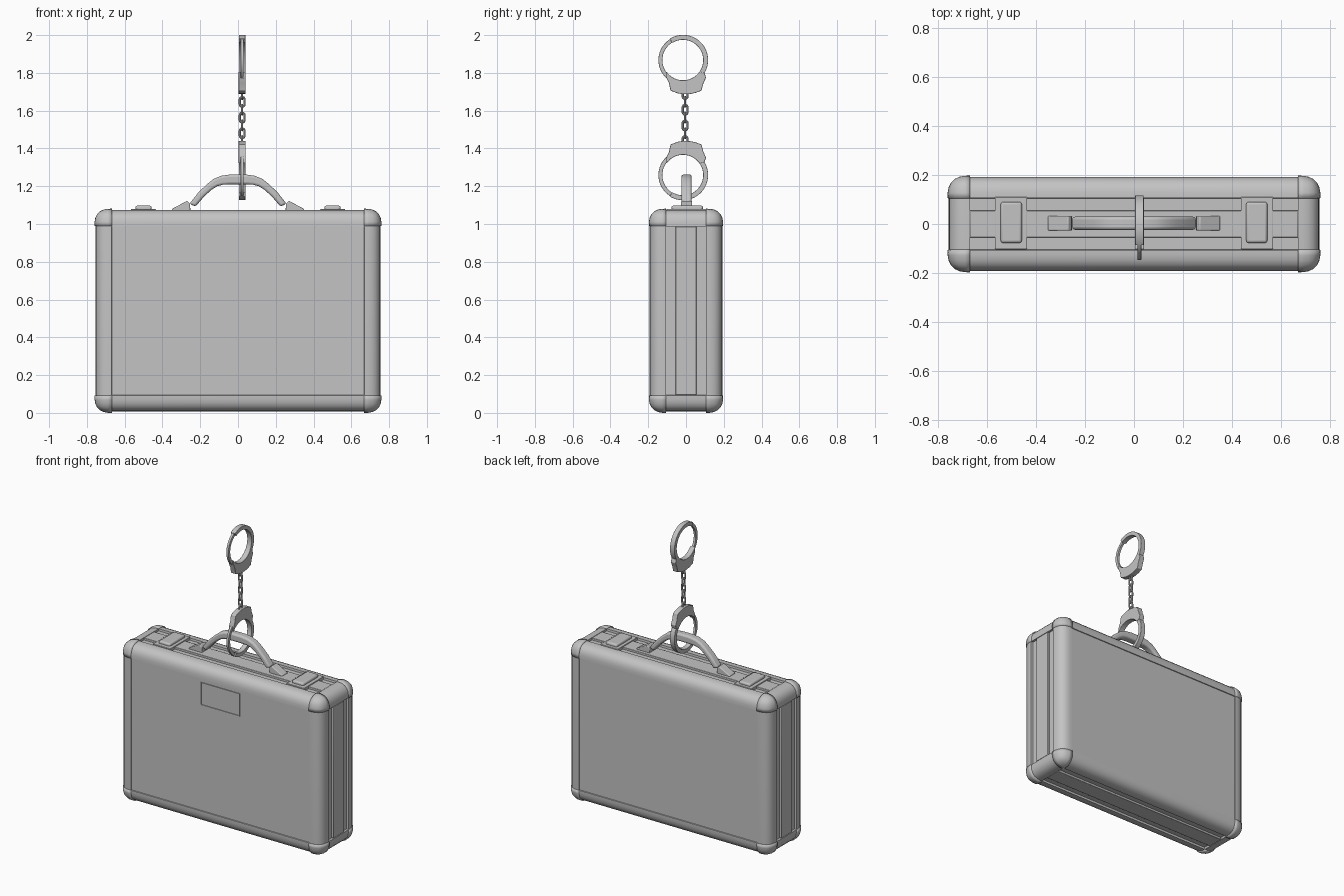
import bpy, bmesh, math
from mathutils import Vector, Matrix

if "Cube" in bpy.data.objects:
    bpy.data.objects.remove(bpy.data.objects["Cube"])

metal = bpy.data.materials.new("plain grey")
metal.diffuse_color = (0.55, 0.55, 0.55, 1)
metal.use_nodes = True
metal.node_tree.nodes["Principled BSDF"].inputs["Base Color"].default_value = metal.diffuse_color


def finish(bm, name, bevel=0.0, segments=3):
    """Turn a bmesh into a named, smooth-shaded object."""
    bmesh.ops.recalc_face_normals(bm, faces=bm.faces[:])
    me = bpy.data.meshes.new(name)
    bm.to_mesh(me)
    bm.free()
    me.materials.append(metal)
    ob = bpy.data.objects.new(name, me)
    bpy.context.collection.objects.link(ob)
    if bevel:
        m = ob.modifiers.new("bevel", 'BEVEL')
        m.width, m.segments = bevel, segments
        m.limit_method = 'ANGLE'
        m.angle_limit = math.radians(40)
    bpy.ops.object.select_all(action='DESELECT')
    ob.select_set(True)
    bpy.context.view_layer.objects.active = ob
    bpy.ops.object.shade_smooth_by_angle(angle=math.radians(35))
    return ob


def box_bm(lo, hi):
    bm = bmesh.new()
    lo, hi = Vector(lo), Vector(hi)
    s = hi - lo
    bmesh.ops.create_cube(bm, size=1, matrix=Matrix.Translation((lo + hi) / 2) @ Matrix.Diagonal((*s, 1)))
    return bm


def box(name, lo, hi, bevel=0.0, segments=2):
    return finish(box_bm(lo, hi), name, bevel, segments)


def rounded(lo, hi, r):
    bm = box_bm(lo, hi)
    bmesh.ops.bevel(bm, geom=bm.edges[:], offset=r, segments=7, profile=0.6, affect='EDGES')
    return bm


def extrude(name, pts, axis, a, b, bevel=0.0):
    """Extrude a 2D outline: axis 'y' takes (x, z), axis 'x' takes (y, z)."""
    bm = bmesh.new()
    put = (lambda u, v, w: (u, w, v)) if axis == 'y' else (lambda u, v, w: (w, u, v))
    f = bm.faces.new([bm.verts.new(put(u, v, a)) for u, v in pts])
    ext = bmesh.ops.extrude_face_region(bm, geom=[f])
    vs = [g for g in ext['geom'] if isinstance(g, bmesh.types.BMVert)]
    bmesh.ops.translate(bm, verts=vs, vec=put(0, 0, b - a))
    return finish(bm, name, bevel)


def arc(cy, cz, r, a0, a1, n):
    return [(cy + r * math.cos(math.radians(a0 + (a1 - a0) * i / n)),
             cz + r * math.sin(math.radians(a0 + (a1 - a0) * i / n))) for i in range(n + 1)]


# case body with slightly sunken flat panels
bm = rounded((-0.755, -0.192, 0.007), (0.755, 0.192, 1.074), 0.086)
flats = [f for f in bm.faces if f.calc_area() > 0.1]
big = [f for f in flats if abs(f.normal.y) > 0.9]
rim = [f for f in flats if abs(f.normal.y) < 0.9]
bmesh.ops.inset_individual(bm, faces=big, thickness=0.002, depth=-0.005)
bmesh.ops.inset_individual(bm, faces=rim, thickness=0.002, depth=-0.014)
finish(bm, "case_body")

# corner caps, a little proud of the body
bm = rounded((-0.76, -0.197, 0.0), (0.76, 0.197, 1.081), 0.092)


def is_corner(f):
    c = f.calc_center_median()
    return abs(c.x) > 0.668 and abs(c.y) > 0.105 and abs(c.z - 0.5405) > 0.4485


bmesh.ops.delete(bm, geom=[f for f in bm.faces if not is_corner(f)], context='FACES')
caps = finish(bm, "corner_caps")
sol = caps.modifiers.new("thickness", 'SOLIDIFY')
sol.thickness, sol.offset = 0.012, -1

# centre band around the rim, where the halves meet
box("band_top", (-0.668, -0.055, 1.04), (0.668, 0.055, 1.074), 0.003)
box("band_bottom", (-0.668, -0.055, 0.007), (0.668, 0.055, 0.04), 0.003)
for s, n in ((-1, "left"), (1, "right")):
    xs = sorted((s * 0.72, s * 0.755))
    box("band_" + n, (xs[0], -0.055, 0.095), (xs[1], 0.055, 0.986), 0.003)

# name plate on the front, with a fine rim
bm = box_bm((-0.147, -0.192, 0.81), (0.147, -0.185, 0.964))
front = [f for f in bm.faces if f.normal.y < -0.9]
bmesh.ops.inset_individual(bm, faces=front, thickness=0.006, depth=0)
bmesh.ops.inset_individual(bm, faces=front, thickness=0.001, depth=-0.003)
finish(bm, "front_plate")

# latches and handle brackets, mirrored left and right
for s, n in ((-1, "left"), (1, "right")):
    def span(a, b):
        return sorted((s * a, s * b))
    a, b = span(0.435, 0.567)
    box("latch_base_" + n, (a, -0.103, 1.05), (b, 0.11, 1.08), 0.003)
    a, b = span(0.457, 0.543)
    box("latch_lever_" + n, (a, -0.077, 1.07), (b, 0.09, 1.097), 0.01, 3)
    wedge = [(0.35, 1.07), (0.35, 1.08), (0.268, 1.123), (0.254, 1.107), (0.252, 1.07)]
    extrude("handle_bracket_" + n, [(s * x, z) for x, z in wedge], 'y', -0.027, 0.033, 0.006)

# carrying handle
outer = [(0.257, 1.107), (0.21, 1.167), (0.165, 1.21), (0.13, 1.238), (0.09, 1.255), (0.04, 1.262)]
inner = [(0.225, 1.092), (0.18, 1.145), (0.14, 1.181), (0.11, 1.2), (0.08, 1.208), (0.04, 1.21)]
half = outer + inner[::-1]
loop = outer + [(-x, z) for x, z in outer[::-1]] + [(-x, z) for x, z in inner] + inner[::-1]
extrude("handle", loop, 'y', -0.024, 0.03, 0.012)

# two cuffs, the lower one mirrored in height
CX, CY, CZ, MID = 0.022, -0.016, 1.868, 1.5635
ring_fat = arc(CY, CZ, 0.133, -55, 122, 40) + arc(CY, CZ, 0.107, 122, -55, 40)
ring_thin = arc(CY, CZ, 0.13, 110, 250, 32) + arc(CY, CZ, 0.109, 250, 110, 32)
housing = arc(CY, CZ, 0.107, 215, 325, 24) + [
    (0.098, 1.80), (0.106, 1.775), (0.092, 1.745), (0.082, 1.706), (0.05, 1.694), (0.02, 1.688),
    (-0.015, 1.687), (-0.045, 1.692), (-0.082, 1.706), (-0.09, 1.745), (-0.104, 1.775)]
for n in ("upper", "lower"):
    def flip(pts):
        return pts if n == "upper" else [(y, 2 * MID - z) for y, z in pts]
    extrude(n + "_cuff_arm", flip(ring_fat), 'x', CX - 0.017, CX + 0.017, 0.002)
    extrude(n + "_cuff_hook", flip(ring_thin), 'x', CX - 0.008, CX + 0.008, 0.002)
    extrude(n + "_cuff_housing", flip(housing), 'x', CX - 0.0185, CX + 0.0185, 0.003)

# chain of seven links, each turned a quarter from the last
R, STRAIGHT, WIRE, SIDES = 0.0125, 0.013, 0.0058, 10
path = [(u, v + STRAIGHT) for u, v in arc(0, 0, R, 0, 180, 10)] + \
       [(u, v - STRAIGHT) for u, v in arc(0, 0, R, 180, 360, 10)]
for i in range(7):
    bm = bmesh.new()
    rings = []
    for u, v in path:
        c = Vector((u, 0, v))
        out = Vector((u, 0, v - math.copysign(STRAIGHT, v))).normalized()
        rings.append([bm.verts.new(c + WIRE * (out * math.cos(t) + Vector((0, 1, 0)) * math.sin(t)))
                      for t in (2 * math.pi * k / SIDES for k in range(SIDES))])
    for j, ring in enumerate(rings):
        nxt = rings[(j + 1) % len(rings)]
        for k in range(SIDES):
            m = (k + 1) % SIDES
            bm.faces.new((ring[k], ring[m], nxt[m], nxt[k]))
    turn = Matrix.Rotation(math.pi / 2 if i % 2 == 0 else 0, 4, 'Z')
    place = Matrix.Translation((CX, -0.005, MID + (i - 3) * 0.0415))
    bmesh.ops.transform(bm, matrix=place @ turn, verts=bm.verts[:])
    finish(bm, "chain_link_%d" % (i + 1))
